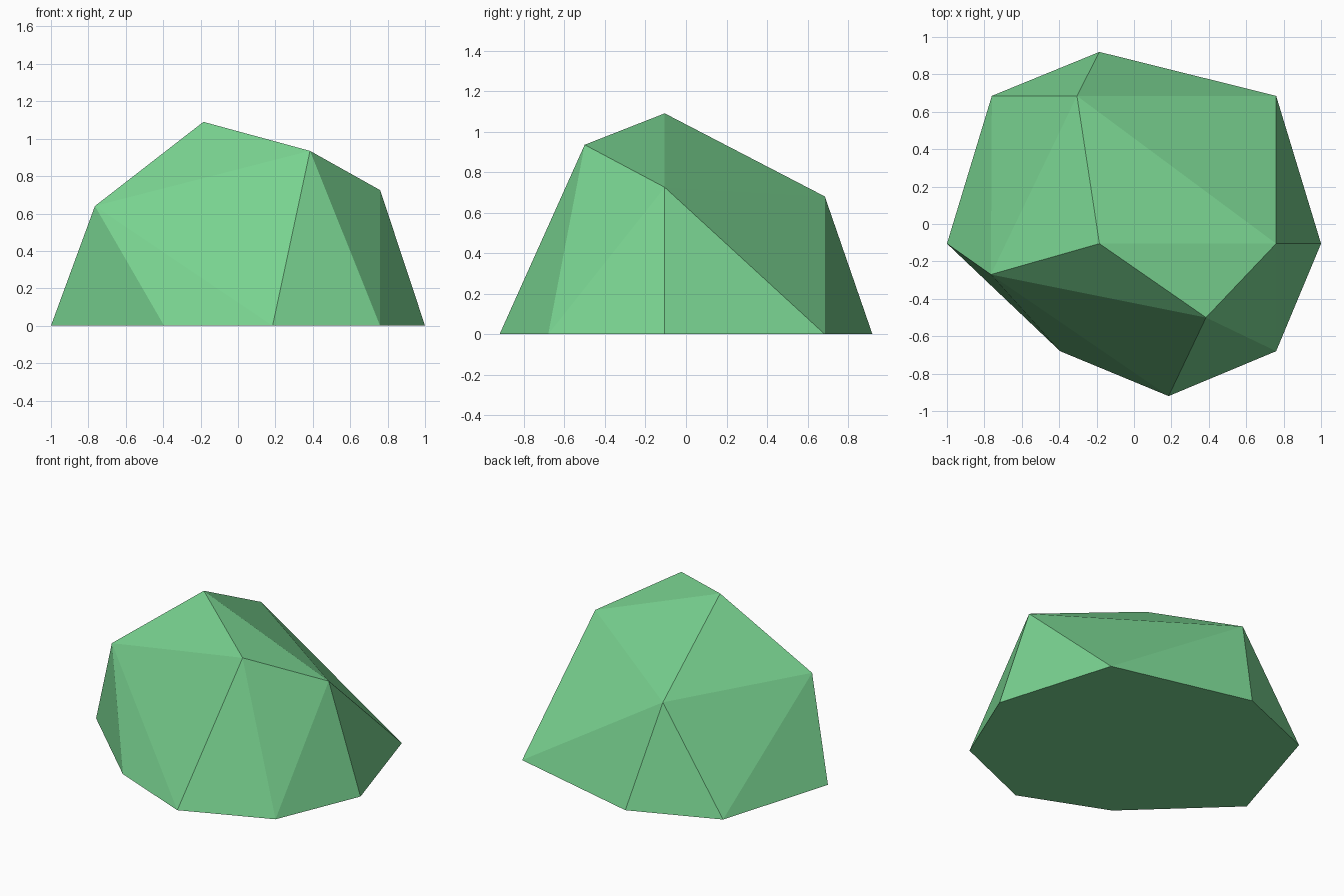
import bpy, bmesh

if "Cube" in bpy.data.objects:
    bpy.data.objects.remove(bpy.data.objects["Cube"])

# Faceted boulder: convex skin over an eight-sided footprint and a few upper peaks
footprint = [(-0.76, 0.685), (-0.185, 0.92), (0.76, 0.685), (1.0, -0.105),
             (0.76, -0.68), (0.185, -0.92), (-0.395, -0.68), (-1.0, -0.105)]
peaks = [(-0.305, 0.685, 0.68), (-0.765, -0.27, 0.64), (-0.185, -0.105, 1.09),
         (0.385, -0.50, 0.935), (0.76, -0.105, 0.725)]

bm = bmesh.new()
for x, y in footprint:
    bm.verts.new((x, y, 0))
for p in peaks:
    bm.verts.new(p)
hull = bmesh.ops.convex_hull(bm, input=bm.verts[:])
junk = set(hull["geom_interior"]) | set(hull["geom_unused"])
bmesh.ops.delete(bm, geom=[v for v in junk if isinstance(v, bmesh.types.BMVert)], context='VERTS')
# Merge the triangles of the flat underside
bmesh.ops.dissolve_limit(bm, angle_limit=0.01, verts=bm.verts[:], edges=bm.edges[:])
bmesh.ops.recalc_face_normals(bm, faces=bm.faces[:])

mesh = bpy.data.meshes.new("boulder")
bm.to_mesh(mesh)
bm.free()

# Single flat green
green = bpy.data.materials.new("moss_green")
green.diffuse_color = (0.19, 0.65, 0.28, 1)
green.use_nodes = True
green.node_tree.nodes["Principled BSDF"].inputs["Base Color"].default_value = green.diffuse_color
mesh.materials.append(green)

boulder = bpy.data.objects.new("boulder", mesh)
bpy.context.collection.objects.link(boulder)
